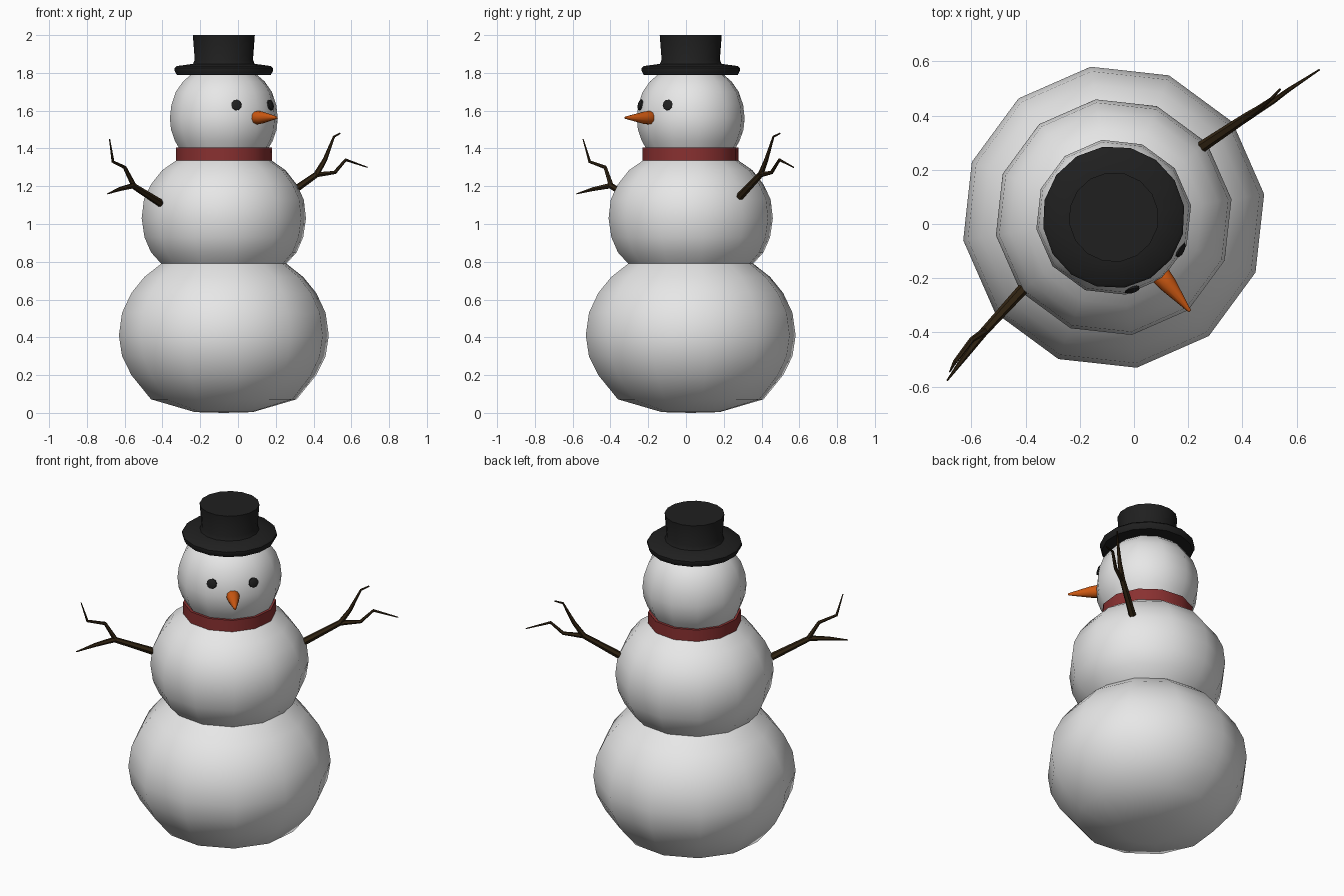
import bpy, bmesh, math
from mathutils import Vector, Matrix

if "Cube" in bpy.data.objects:
    bpy.data.objects.remove(bpy.data.objects["Cube"])

CX, CY = -0.075, 0.025          # vertical axis of the body
TURN = math.radians(8.7)        # rotation of the 12-sided rings
FACE = math.radians(-51)        # direction the face looks


def material(name, rgb):
    m = bpy.data.materials.new(name)
    m.diffuse_color = (*rgb, 1)
    m.use_nodes = True
    m.node_tree.nodes["Principled BSDF"].inputs["Base Color"].default_value = m.diffuse_color
    return m


SNOW = material("snow_white", (0.8, 0.8, 0.8))
BLACK = material("hat_black", (0.014, 0.014, 0.014))
RED = material("scarf_red", (0.25, 0.03, 0.03))
ORANGE = material("carrot_orange", (0.62, 0.1, 0.006))
BROWN = material("twig_brown", (0.03, 0.017, 0.006))


def smooth(ob, angle):
    bpy.ops.object.select_all(action='DESELECT')
    bpy.context.view_layer.objects.active = ob
    ob.select_set(True)
    bpy.ops.object.shade_smooth_by_angle(angle=math.radians(angle))


def lathe(name, profile, mat, sides=12, turn=TURN, matrix=None, angle=50):
    """Revolve (radius, height) points around z; radius 0 closes to a point."""
    bm = bmesh.new()
    rings = []
    for r, z in profile:
        if r == 0:
            rings.append([bm.verts.new((0, 0, z))] * sides)
        else:
            rings.append([bm.verts.new((r * math.cos(turn + i * math.tau / sides),
                                        r * math.sin(turn + i * math.tau / sides), z))
                          for i in range(sides)])
    for a, b in zip(rings, rings[1:]):
        for i in range(sides):
            j = (i + 1) % sides
            quad = list(dict.fromkeys((a[i], a[j], b[j], b[i])))
            bm.faces.new(quad)
    bmesh.ops.recalc_face_normals(bm, faces=bm.faces)
    bm.transform(matrix or Matrix.Translation((CX, CY, 0)))
    me = bpy.data.meshes.new(name)
    bm.to_mesh(me)
    bm.free()
    me.materials.append(mat)
    ob = bpy.data.objects.new(name, me)
    bpy.context.collection.objects.link(ob)
    smooth(ob, angle)
    return ob


# snowballs
lathe("lower_snowball", [(0, 0), (0.155, 0.004), (0.39, 0.072), (0.495, 0.2), (0.545, 0.3),
                         (0.562, 0.41), (0.545, 0.53), (0.495, 0.635), (0.425, 0.72),
                         (0.335, 0.79)], SNOW)
lathe("middle_snowball", [(0.335, 0.79), (0.39, 0.85), (0.425, 0.93), (0.44, 1.03),
                          (0.428, 1.13), (0.39, 1.21), (0.33, 1.285), (0.25, 1.34)], SNOW)
lathe("head", [(0.23, 1.385), (0.262, 1.44), (0.283, 1.5), (0.289, 1.56), (0.281, 1.63),
               (0.257, 1.7), (0.218, 1.755), (0.165, 1.8)], SNOW)

# scarf band
lathe("scarf", [(0.24, 1.335), (0.257, 1.33), (0.257, 1.405), (0.235, 1.405)], RED, angle=40)

# top hat
lathe("top_hat", [(0, 1.79), (0.252, 1.79), (0.263, 1.81), (0.263, 1.825), (0.252, 1.836),
                  (0.165, 1.848), (0.156, 1.87), (0.166, 2.0), (0, 2.0)], BLACK, sides=16, angle=40)


def outward(yaw, radius, z, pitch=0):
    """Matrix sending local +z outward from the axis in direction yaw."""
    d = Vector((math.cos(yaw), math.sin(yaw), 0))
    rot = Vector((d.x, d.y, math.tan(pitch))).to_track_quat('Z', 'Y').to_matrix().to_4x4()
    return Matrix.Translation(Vector((CX, CY, z)) + d * radius) @ rot


# eyes
for side, offset in (("left", 25), ("right", -25)):
    lathe(side + "_eye", [(0.029, -0.01), (0.029, 0.004), (0.02, 0.009), (0, 0.01)], BLACK, sides=10,
          matrix=outward(FACE + math.radians(offset), 0.275, 1.63, math.radians(14)))

# carrot nose
lathe("nose", [(0, -0.03), (0.03, -0.02), (0.037, 0.01), (0.033, 0.05), (0.006, 0.178), (0, 0.18)],
      ORANGE, sides=10, matrix=outward(FACE, 0.268, 1.563))


def twig(name, branches):
    """Tapered tubes; each branch is a list of (x, y, z, radius)."""
    cu = bpy.data.curves.new(name, 'CURVE')
    cu.dimensions = '3D'
    cu.bevel_depth = 1
    cu.bevel_resolution = 1
    cu.use_fill_caps = True
    for pts in branches:
        sp = cu.splines.new('POLY')
        sp.points.add(len(pts) - 1)
        for p, (x, y, z, r) in zip(sp.points, pts):
            p.co = (x, y, z, 1)
            p.radius = r
    cu.materials.append(BROWN)
    ob = bpy.data.objects.new(name, cu)
    bpy.context.collection.objects.link(ob)
    bpy.ops.object.select_all(action='DESELECT')
    bpy.context.view_layer.objects.active = ob
    ob.select_set(True)
    bpy.ops.object.convert(target='MESH')
    smooth(bpy.context.object, 40)


# branching stick arms
twig("left_arm", [
    [(0.25, 0.285, 1.145, 0.021), (0.415, 0.395, 1.262, 0.016), (0.46, 0.425, 1.34, 0.012),
     (0.508, 0.463, 1.462, 0.006), (0.54, 0.498, 1.48, 0.004)],
    [(0.41, 0.39, 1.26, 0.015), (0.513, 0.453, 1.273, 0.01), (0.57, 0.495, 1.34, 0.008),
     (0.685, 0.57, 1.3, 0.003)]])
twig("right_arm", [
    [(-0.41, -0.24, 1.11, 0.021), (-0.556, -0.4, 1.203, 0.016), (-0.625, -0.49, 1.185, 0.011),
     (-0.69, -0.578, 1.16, 0.003)],
    [(-0.55, -0.395, 1.2, 0.014), (-0.6, -0.428, 1.3, 0.01), (-0.662, -0.51, 1.33, 0.008),
     (-0.68, -0.545, 1.45, 0.003)]])
